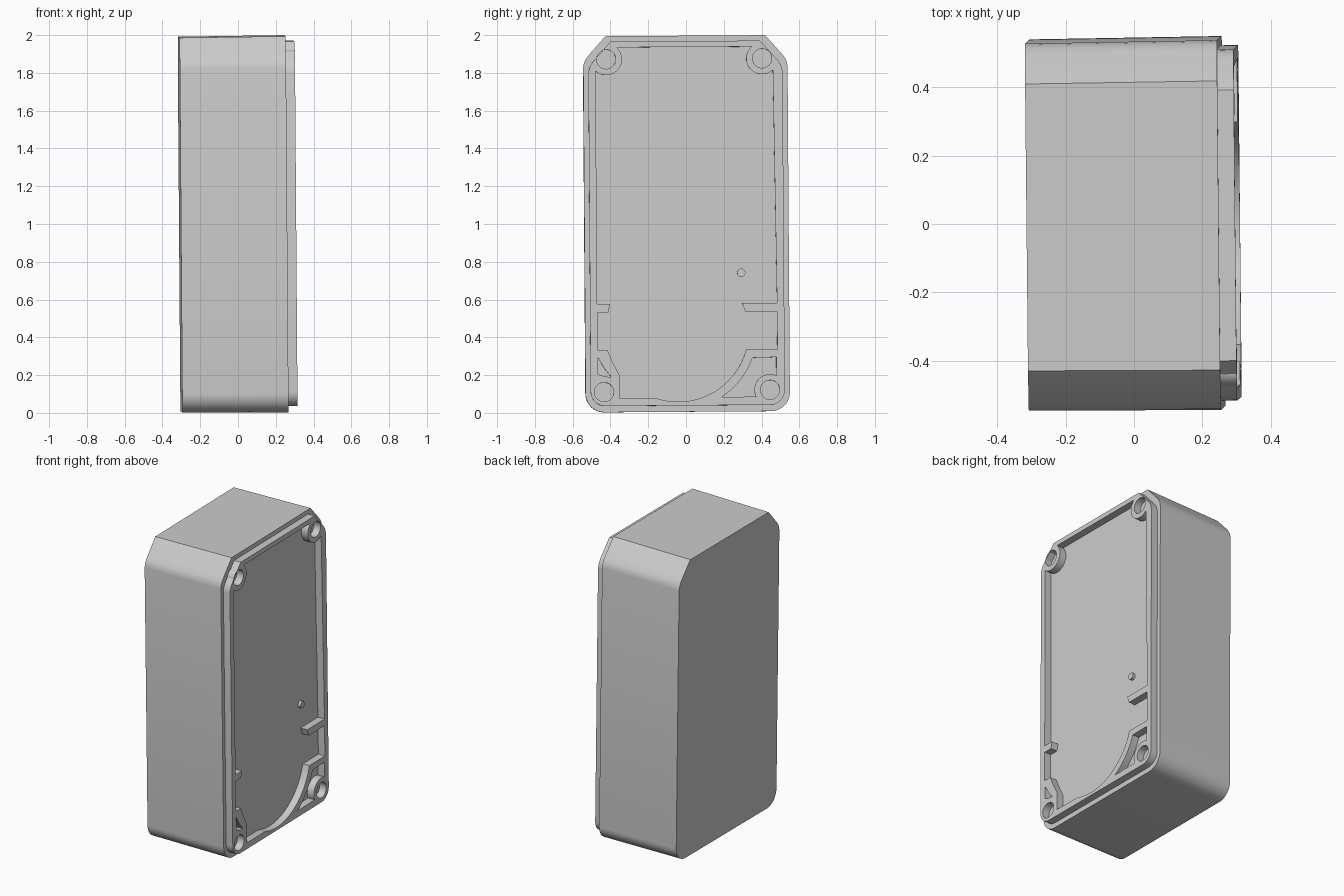
import bpy, bmesh
from math import sin, cos, radians
from mathutils import Matrix

if "Cube" in bpy.data.objects:
    bpy.data.objects.remove(bpy.data.objects["Cube"])

TILT = (0.007, -0.0075, 0.010)      # the case leans very slightly on all axes
BACK, SHOULDER, RIM = -0.307, 0.255, 0.303


def arc(cy, cz, r, a0, a1, n=20):
    """Points on a circle in the y-z plane, angles in degrees."""
    return [(cy + r * cos(radians(a0 + (a1 - a0) * i / n)),
             cz + r * sin(radians(a0 + (a1 - a0) * i / n))) for i in range(n + 1)]


def circle(cy, cz, r, n=32):
    return arc(cy, cz, r, 0, 360, n)[:-1]


def outline(w, z0, z1, r):
    """Case outline: rounded bottom corners, chamfered top corners."""
    half = arc(w - r, z0 + r, r, -90, 0, 12)
    half += [(w, z1 - .165), (w - .004, z1 - .142), (w - .014, z1 - .120),
             (w - .030, z1 - .099), (w - .118, z1)]
    return half + [(-y, z) for y, z in reversed(half)]


def place(name, mesh):
    ob = bpy.data.objects.new(name, mesh)
    bpy.context.collection.objects.link(ob)
    ob.location = (0, 0, 1)
    ob.rotation_euler = TILT
    bpy.ops.object.select_all(action='DESELECT')
    ob.select_set(True)
    bpy.context.view_layer.objects.active = ob
    bpy.ops.object.shade_smooth_by_angle(angle=radians(28))
    return ob


def prism(name, pts, x0, x1, taper=0.0):
    """Solid from a y-z profile, shrunk a little at x0 for mould draft."""
    bm = bmesh.new()
    back = [bm.verts.new((x0, y * (1 - taper), (z - 1) * (1 - taper / 2))) for y, z in pts]
    front = [bm.verts.new((x1, y, z - 1)) for y, z in pts]
    bm.faces.new(back)
    bm.faces.new(front)
    for i in range(len(pts)):
        j = (i + 1) % len(pts)
        bm.faces.new((back[i], back[j], front[j], front[i]))
    bmesh.ops.recalc_face_normals(bm, faces=bm.faces)
    me = bpy.data.meshes.new(name)
    bm.to_mesh(me)
    bm.free()
    return place(name, me)


def plate(name, loops, x0, x1):
    """Flat plate with holes: the first loop is the edge, the rest are cut out."""
    cu = bpy.data.curves.new(name, 'CURVE')
    cu.dimensions, cu.fill_mode, cu.extrude = '2D', 'BOTH', (x1 - x0) / 2
    for pts in loops:
        sp = cu.splines.new('POLY')
        sp.points.add(len(pts) - 1)
        for p, (y, z) in zip(sp.points, pts):
            p.co = (y, z - 1, 0, 1)
        sp.use_cyclic_u = True
    tmp = bpy.data.objects.new(name + "_curve", cu)
    bpy.context.collection.objects.link(tmp)
    dg = bpy.context.evaluated_depsgraph_get()
    me = bpy.data.meshes.new_from_object(tmp.evaluated_get(dg))
    bpy.data.objects.remove(tmp)
    # curve plane (x, y, depth) becomes (y, z, x)
    me.transform(Matrix(((0, 0, 1, (x0 + x1) / 2), (1, 0, 0, 0), (0, 1, 0, 0), (0, 0, 0, 1))))
    bm = bmesh.new()
    bm.from_mesh(me)
    bmesh.ops.remove_doubles(bm, verts=bm.verts, dist=1e-5)
    bmesh.ops.recalc_face_normals(bm, faces=bm.faces)
    bm.to_mesh(me)
    bm.free()
    return place(name, me)


# Main solid case
prism("case_body", outline(.541, .004, 1.995, .10), BACK, SHOULDER, taper=.008)

# Recess boundary: top screw bosses, short ribs and the big bottom arc
W = .476
recess = (arc(-.42, 1.873, .084, -132, 48)
          + arc(.406, 1.872, .084, 132, 326 - 14, 20)
          + [(W, .577), (.292, .577), (.307, .532), (W, .532), (W, .33)]
          + arc(-.049, .43, .373, -15.5, -109, 32)
          + [(-.361, .079), (-.361, .20), (-.395, .265), (-.424, .333), (-W, .333),
             (-W, .533), (-.418, .533), (-.408, .578), (-W, .578)])

# Pockets inside the two bottom corner brackets
left_pocket = [(-.474, .293), (-.440, .235), (-.403, .189), (-.440, .194), (-.474, .205)]
right_pocket = (arc(-.049, .43, .418, -57, -20, 16) + [(.47, .29)]
                + arc(.436, .117, .083, 66, 205, 16))

# Four screw holes
holes = [circle(y, z, .051) for y, z in
         ((-.42, 1.873), (.406, 1.872), (-.443, .111), (.436, .117))]

# Stepped rim with everything cut through to the recess floor
plate("rim_and_brackets",
      [outline(.514, .037, 1.966, .078), recess, left_pocket, right_pocket] + holes,
      SHOULDER - .002, RIM)

# Small locating peg on the recess floor
prism("locating_peg", circle(.288, .738, .022, 20), SHOULDER - .005, SHOULDER + .018)
